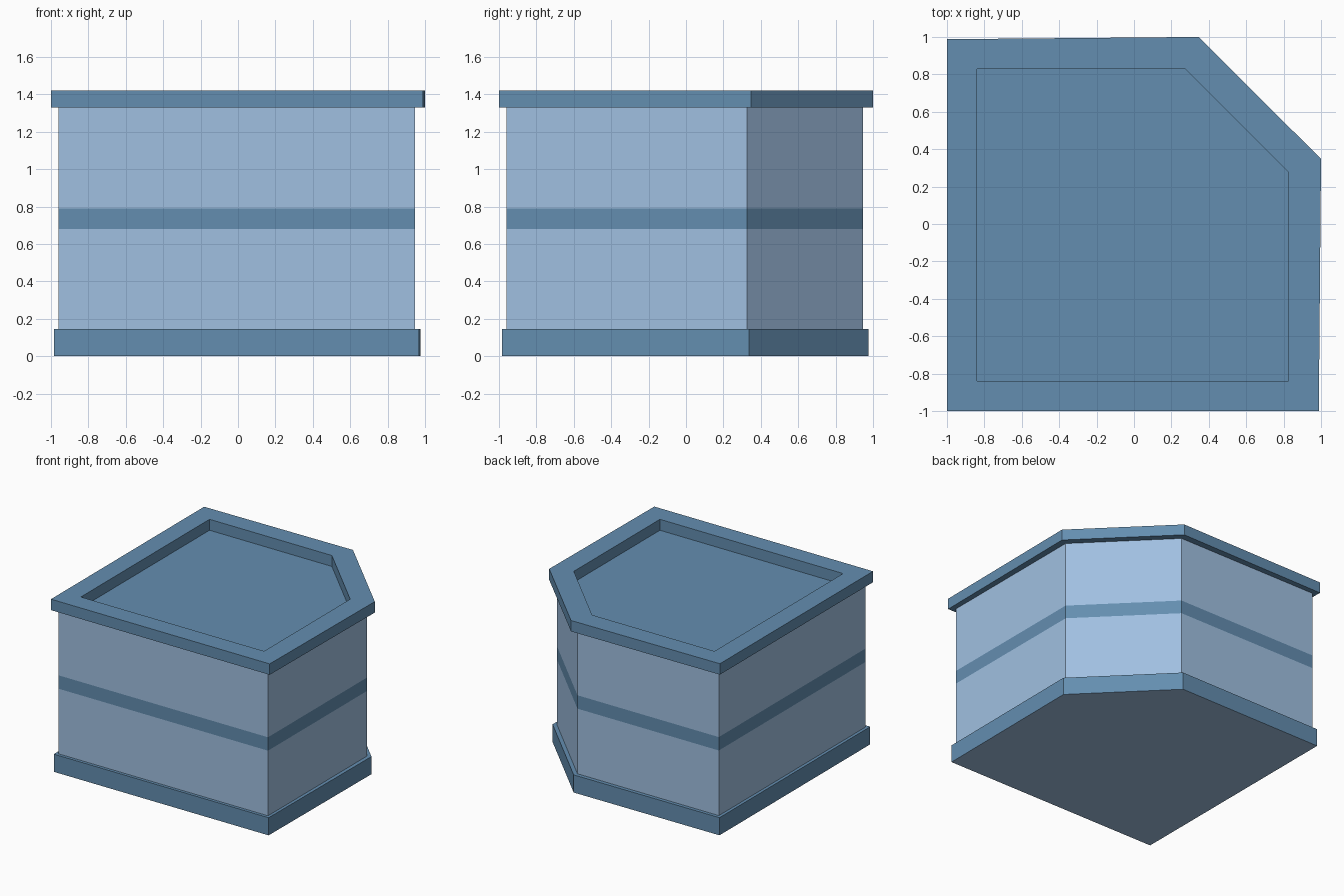
import bpy, bmesh

if "Cube" in bpy.data.objects:
    bpy.data.objects.remove(bpy.data.objects["Cube"])


def material(name, color):
    m = bpy.data.materials.new(name)
    m.diffuse_color = (*color, 1)
    m.use_nodes = True
    m.node_tree.nodes["Principled BSDF"].inputs["Base Color"].default_value = m.diffuse_color
    return m


WALL = material("pale blue wall", (0.352, 0.527, 0.753))
TRIM = material("steel blue trim", (0.127, 0.270, 0.434))

# Floor plans: squares with the back right corner cut off
WALL_PLAN = [(-0.96, -0.96), (0.945, -0.96), (0.945, 0.325), (0.325, 0.945), (-0.96, 0.945)]
BASE_PLAN = [(-0.985, -0.985), (0.968, -0.985), (0.977, 0.337), (0.337, 0.977), (-0.985, 0.972)]
RIM_PLAN = [(-1, -1), (0.988, -1), (1, 0.348), (0.345, 1), (-1, 0.988)]
ROOF_PLAN = [(-0.84, -0.84), (0.825, -0.84), (0.825, 0.278), (0.272, 0.83), (-0.84, 0.83)]


def loft(name, rings, rule, cap_start=False, cap_end=False):
    """Skin a series of (plan, z) rings; rule(face) gives the material index."""
    bm = bmesh.new()
    loops = [[bm.verts.new((x, y, z)) for x, y in plan] for plan, z in rings]
    for a, b in zip(loops, loops[1:]):
        for i in range(len(a)):
            j = (i + 1) % len(a)
            bm.faces.new((a[i], a[j], b[j], b[i]))
    if cap_start:
        bm.faces.new(loops[0][::-1])
    if cap_end:
        bm.faces.new(loops[-1])
    bm.normal_update()
    for f in bm.faces:
        f.material_index = rule(f)
    mesh = bpy.data.meshes.new(name)
    bm.to_mesh(mesh)
    bm.free()
    mesh.materials.append(WALL)
    mesh.materials.append(TRIM)
    obj = bpy.data.objects.new(name, mesh)
    bpy.context.collection.objects.link(obj)
    return obj


# Plinth with a narrow ledge; its underside has the wall colour
loft("base_plinth", [(BASE_PLAN, 0), (BASE_PLAN, 0.145), (WALL_PLAN, 0.145)],
     lambda f: 0 if f.normal.z < -0.5 else 1, cap_start=True)

# Walls with a painted band between the storeys
loft("walls", [(WALL_PLAN, z) for z in (0.145, 0.68, 0.79, 1.33)],
     lambda f: int(0.68 < f.calc_center_median().z < 0.79))

# Overhanging parapet and sunken flat roof
loft("parapet_roof", [(WALL_PLAN, 1.33), (RIM_PLAN, 1.33), (RIM_PLAN, 1.42),
                      (ROOF_PLAN, 1.42), (ROOF_PLAN, 1.33)],
     lambda f: 1, cap_end=True)
